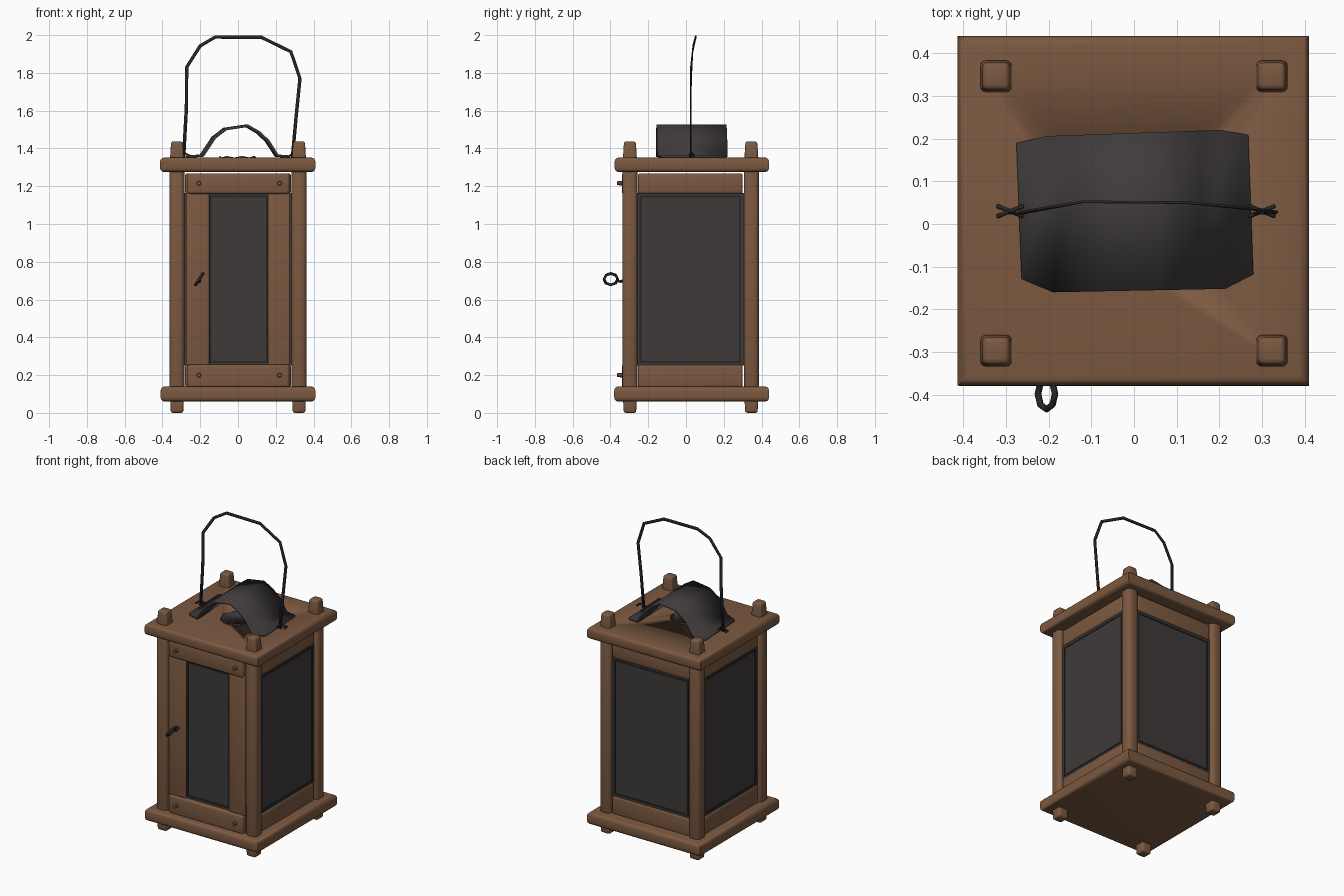
import bpy, bmesh, math
from mathutils import Vector

cube = bpy.data.objects.get("Cube")
if cube:
    bpy.data.objects.remove(cube, do_unlink=True)


def material(name, rgb):
    m = bpy.data.materials.new(name)
    m.use_nodes = True
    m.diffuse_color = (*rgb, 1)
    m.node_tree.nodes["Principled BSDF"].inputs["Base Color"].default_value = (*rgb, 1)
    return m


WOOD = material("brown wood", (0.2, 0.1, 0.052))
METAL = material("dark sheet metal", (0.05, 0.044, 0.043))
PANE = material("smoky pane", (0.05, 0.042, 0.042))
IRON = material("black iron", (0.02, 0.02, 0.021))

HOLE = Vector((0, -0.01, 1.31))  # smoke hole centre


def finish(name, bm, mat):
    bmesh.ops.recalc_face_normals(bm, faces=bm.faces)
    mesh = bpy.data.meshes.new(name)
    bm.to_mesh(mesh)
    bm.free()
    ob = bpy.data.objects.new(name, mesh)
    bpy.context.collection.objects.link(ob)
    mesh.materials.append(mat)
    bpy.ops.object.select_all(action='DESELECT')
    ob.select_set(True)
    bpy.context.view_layer.objects.active = ob
    bpy.ops.object.shade_smooth_by_angle(angle=math.radians(40))
    return ob


def box(name, lo, hi, mat, bevel=0.0, taper=1.0, flat_corners=False):
    """Box between two corners; taper scales the top face."""
    lo, hi = Vector(lo), Vector(hi)
    mid, size = (lo + hi) / 2, hi - lo
    bm = bmesh.new()
    bmesh.ops.create_cube(bm, size=1)
    for v in bm.verts:
        k = taper if v.co.z > 0 else 1
        v.co = mid + Vector((v.co.x * size.x * k, v.co.y * size.y * k, v.co.z * size.z))
    if bevel:
        # Boards keep square corners in plan and round only their long edges
        edges = [e for e in bm.edges if not flat_corners
                 or abs(e.verts[0].co.z - e.verts[1].co.z) < 0.001]
        bmesh.ops.bevel(bm, geom=edges, offset=bevel, segments=3,
                        profile=0.5, affect='EDGES')
    return finish(name, bm, mat)


def wire(name, points, radius, closed=False):
    """Thin angular iron rod along a path."""
    cu = bpy.data.curves.new(name, 'CURVE')
    cu.dimensions = '3D'
    cu.bevel_depth = radius
    cu.bevel_resolution = 1
    cu.use_fill_caps = True
    sp = cu.splines.new('POLY')
    sp.points.add(len(points) - 1)
    for p, co in zip(sp.points, points):
        p.co = (*co, 1)
    sp.use_cyclic_u = closed
    ob = bpy.data.objects.new(name, cu)
    bpy.context.collection.objects.link(ob)
    cu.materials.append(IRON)


def sheet(name, rows, mat, thickness):
    """Strip of quads between point pairs, thickened evenly."""
    bm = bmesh.new()
    pairs = [[bm.verts.new(p) for p in row] for row in rows]
    for a, b in zip(pairs, pairs[1:]):
        bm.faces.new((a[0], b[0], b[1], a[1]))
    ob = finish(name, bm, mat)
    solid = ob.modifiers.new("thickness", 'SOLIDIFY')
    solid.thickness = thickness
    solid.offset = 0


# Base and roof boards
box("base_board", (-0.41, -0.38, 0.06), (0.41, 0.44, 0.14), WOOD, 0.022, flat_corners=True)
roof = box("roof_board", (-0.413, -0.378, 1.275), (0.41, 0.44, 1.352), WOOD, 0.022,
           flat_corners=True)

# Smoke hole through the roof, lined with a sheet collar
bm = bmesh.new()
bmesh.ops.create_cone(bm, cap_ends=True, segments=14, radius1=0.1, radius2=0.1, depth=0.3)
bmesh.ops.translate(bm, verts=bm.verts, vec=HOLE)
cutter = finish("smoke_hole_cutter", bm, WOOD)
cutter.hide_render = True
cutter.hide_viewport = True
cut = roof.modifiers.new("smoke_hole", 'BOOLEAN')
cut.operation = 'DIFFERENCE'
cut.solver = 'EXACT'
cut.object = cutter
collar = []
for i in range(15):
    a = math.tau * i / 14
    spot = HOLE + Vector((0.096 * math.cos(a), 0.096 * math.sin(a), 0))
    collar.append([spot + Vector((0, 0, -0.035)), spot + Vector((0, 0, 0.042 + 0.008 * (i % 2)))])
sheet("smoke_hole_collar", collar, METAL, 0.004)

# Corner posts with pegs above the roof and feet below the base
for side, sx in (("left", 1), ("right", -1)):
    for end, y in (("front", -0.297), ("back", 0.346)):
        x = 0.323 * sx
        tag = f"{end}_{side}"
        box(f"post_{tag}", (x - 0.04, y - 0.04, 0.12), (x + 0.04, y + 0.04, 1.3), WOOD, 0.025)
        box(f"peg_{tag}", (x - 0.038, y - 0.038, 1.33), (x + 0.038, y + 0.038, 1.437),
            WOOD, 0.012, 0.82)
        box(f"foot_{tag}", (x - 0.033, y - 0.033, 0), (x + 0.033, y + 0.033, 0.08),
            WOOD, 0.012, 1.1)


def trim(name, axis, pos, lo, hi, z0, z1):
    """Dark lead border on a pane, lying on the plane axis = pos."""
    w, t = 0.011, 0.003
    strips = ((lo, lo + w, z0, z1), (hi - w, hi, z0, z1),
              (lo, hi, z0, z0 + w), (lo, hi, z1 - w, z1))
    for i, (a, b, c, d) in enumerate(strips):
        if axis == 'x':
            box(f"{name}_{i}", (pos - t, a, c), (pos + t, b, d), IRON)
        else:
            box(f"{name}_{i}", (a, pos - t, c), (b, pos + t, d), IRON)


RAILS = (("lower", 0.135, 0.255), ("upper", 1.16, 1.268))

# Side and back walls: one large pane between two rails
for side, sx in (("left", 1), ("right", -1)):
    xs = sorted((0.318 * sx, 0.338 * sx))
    box(f"pane_{side}", (xs[0], -0.265, 0.25), (xs[1], 0.312, 1.165), PANE)
    trim(f"trim_{side}", 'x', 0.338 * sx, -0.245, 0.292, 0.265, 1.15)
    xr = sorted((0.295 * sx, 0.345 * sx))
    for level, z0, z1 in RAILS:
        box(f"{level}_rail_{side}", (xr[0], -0.255, z0), (xr[1], 0.3, z1), WOOD, 0.012)
box("pane_back", (-0.29, 0.342, 0.25), (0.29, 0.362, 1.165), PANE)
trim("trim_back", 'y', 0.362, -0.27, 0.27, 0.265, 1.15)
for level, z0, z1 in RAILS:
    box(f"{level}_rail_back", (-0.28, 0.32, z0), (0.28, 0.369, z1), WOOD, 0.012)

# Front door: rails, stiles, narrow pane and bolts
for level, z0, z1 in RAILS:
    box(f"door_{level}_rail", (-0.268, -0.34, z0), (0.272, -0.285, z1), WOOD, 0.012)
    for side, x in (("left", 0.22), ("right", -0.207)):
        bm = bmesh.new()
        bmesh.ops.create_cone(bm, cap_ends=True, segments=8, radius1=0.013,
                              radius2=0.01, depth=0.035)
        height = 0.2 if level == "lower" else 1.216
        for v in bm.verts:
            v.co = (v.co.x + x, -0.348 - v.co.z, v.co.y + height)
        finish(f"bolt_{level}_{side}", bm, WOOD)
for side, x0, x1 in (("left", 0.158, 0.276), ("right", -0.276, -0.152)):
    box(f"door_stile_{side}", (x0, -0.326, 0.25), (x1, -0.285, 1.165), WOOD, 0.01)
box("pane_front", (-0.16, -0.314, 0.25), (0.165, -0.294, 1.165), PANE)
trim("trim_front", 'y', -0.314, -0.15, 0.158, 0.265, 1.15)

# Bent sheet smoke cover with clipped corners
profile = [(-0.27, 1.356), (-0.193, 1.362), (-0.13, 1.457), (-0.07, 1.503), (0.045, 1.52),
           (0.105, 1.485), (0.153, 1.44), (0.203, 1.362), (0.272, 1.356)]
rows = []
for i, (x, z) in enumerate(profile):
    end = i in (0, len(profile) - 1)
    front = -0.156 + 0.02 * x + (0.033 if end else 0)
    back = 0.213 + 0.035 * x - (0.014 if end else 0)
    rows.append([(x + 0.007, front, z), (x - 0.005, back, z)])
sheet("smoke_cover", rows, METAL, 0.014)

# Flat strap carrying handle with twisted ends
handle = [Vector(p) for p in (
    (-0.288, 0.025, 1.35), (-0.273, 0.025, 1.62), (-0.272, 0.025, 1.83), (-0.2, 0.038, 1.943),
    (-0.12, 0.052, 1.99), (0.125, 0.05, 1.988), (0.28, 0.035, 1.912), (0.328, 0.028, 1.77),
    (0.307, 0.025, 1.56), (0.288, 0.025, 1.35))]
rows = []
for i, p in enumerate(handle):
    along = handle[min(i + 1, len(handle) - 1)] - handle[max(i - 1, 0)]
    across = Vector((-along.z, 0, along.x)).normalized() * 0.009
    rows.append([p - across, p + across])
sheet("carrying_handle", rows, IRON, 0.006)
for side, x in (("left", 0.3), ("right", -0.29)):
    for i, dy in enumerate((-0.012, 0.012)):
        wire(f"handle_twist_{side}_{i}", [(x - 0.03, 0.03 + dy, 1.36), (x, 0.03, 1.38),
                                          (x + 0.03, 0.03 - dy, 1.365)], 0.005)

# Door hook: tilted ring on a short shank
ring = [(-0.205 + 0.02 * math.sin(a), -0.398 + 0.036 * math.cos(a), 0.708 + 0.03 * math.sin(a))
        for a in (math.tau * i / 8 for i in range(8))]
wire("door_hook_ring", ring, 0.008, True)
wire("door_hook_shank", [(-0.21, -0.365, 0.7), (-0.205, -0.345, 0.695), (-0.2, -0.31, 0.715)],
     0.008)
